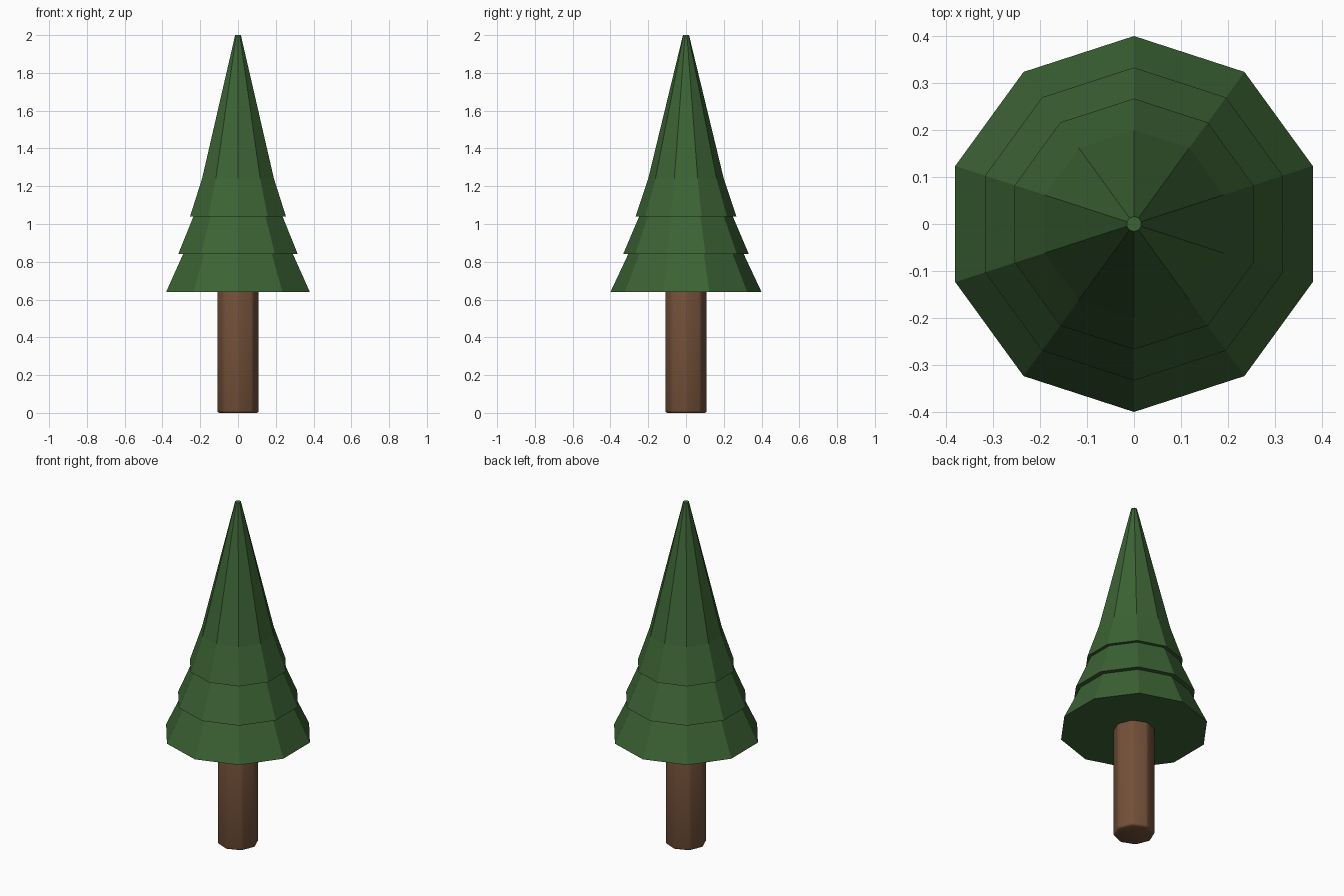
import bpy, bmesh, math

if "Cube" in bpy.data.objects:
    bpy.data.objects.remove(bpy.data.objects["Cube"])


def material(name, rgb):
    m = bpy.data.materials.new(name)
    m.diffuse_color = (*rgb, 1)
    m.use_nodes = True
    m.node_tree.nodes["Principled BSDF"].inputs["Base Color"].default_value = m.diffuse_color
    return m


def lathe(name, profile, sides, mat):
    """Closed solid of stacked regular polygons, corners on the y axis."""
    bm = bmesh.new()
    rings = []
    for r, z in profile:
        rings.append([bm.verts.new((r * math.cos(a), r * math.sin(a), z))
                      for a in (math.pi / 2 + 2 * math.pi * i / sides for i in range(sides))])
    for lo, hi in zip(rings, rings[1:]):
        for i in range(sides):
            j = (i + 1) % sides
            bm.faces.new((lo[i], lo[j], hi[j], hi[i]))
    bm.faces.new(rings[0][::-1])
    bm.faces.new(rings[-1])
    mesh = bpy.data.meshes.new(name)
    bm.to_mesh(mesh)
    bm.free()
    mesh.materials.append(mat)
    obj = bpy.data.objects.new(name, mesh)
    bpy.context.collection.objects.link(obj)
    return obj


green = material("pine green", (0.045, 0.125, 0.035))
brown = material("bark brown", (0.17, 0.08, 0.04))

# Ten-sided foliage: two skirts, then the tall crown
lathe("foliage", [(0.40, 0.64), (0.306, 0.84), (0.333, 0.84), (0.248, 1.04),
                  (0.267, 1.04), (0.20, 1.24), (0.016, 2.0)], 10, green)

# Eight-sided trunk with softened edges
trunk = lathe("trunk", [(0.112, 0.0), (0.112, 0.66)], 8, brown)
bevel = trunk.modifiers.new("soft edges", 'BEVEL')
bevel.width = 0.012
bevel.segments = 2
bevel.limit_method = 'ANGLE'
trunk.data.polygons.foreach_set("use_smooth", [True] * len(trunk.data.polygons))
